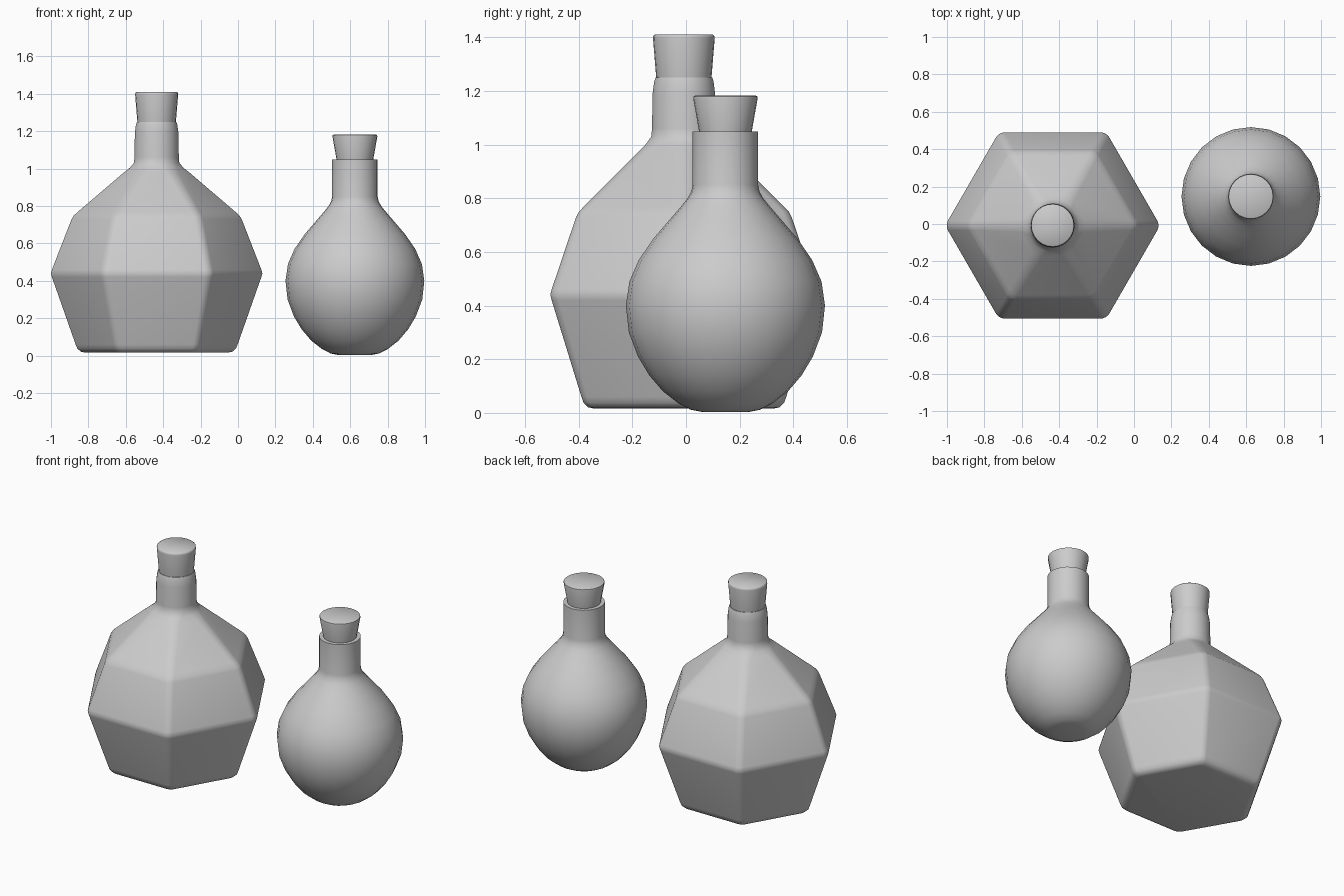
import bpy, bmesh
from math import sin, cos, radians, pi

if "Cube" in bpy.data.objects:
    bpy.data.objects.remove(bpy.data.objects["Cube"])


def loft(name, rings, loc, angle):
    """Skin a list of closed rings, cap both ends, shade smooth by angle."""
    bm = bmesh.new()
    loops = [[bm.verts.new(p) for p in ring] for ring in rings]
    n = len(loops[0])
    for a, b in zip(loops, loops[1:]):
        for i in range(n):
            j = (i + 1) % n
            bm.faces.new((a[i], a[j], b[j], b[i]))
    bm.faces.new(loops[0][::-1])
    bm.faces.new(loops[-1])
    bmesh.ops.recalc_face_normals(bm, faces=bm.faces)
    me = bpy.data.meshes.new(name)
    bm.to_mesh(me)
    bm.free()
    ob = bpy.data.objects.new(name, me)
    ob.location = loc
    bpy.context.collection.objects.link(ob)
    bpy.ops.object.select_all(action='DESELECT')
    ob.select_set(True)
    bpy.context.view_layer.objects.active = ob
    bpy.ops.object.shade_smooth_by_angle(angle=radians(angle))
    return ob


def hex_ring(z, apothem, c):
    """Hexagon with corner radius c; c == apothem gives a circle."""
    pts = []
    for k in range(6):
        d = (apothem - c) / cos(pi / 6)
        a = k * pi / 3
        for t in (-25, -15, -5, 5, 15, 25):
            b = a + radians(t)
            pts.append((d * cos(a) + c * cos(b), d * sin(a) + c * sin(b), z))
    return pts


def circle(z, r, n=24):
    return [(r * cos(2 * pi * i / n), r * sin(2 * pi * i / n), z) for i in range(n)]


hex_loc = (-0.435, -0.008, 0)
round_loc = (0.625, 0.147, 0)

# faceted bottle: hexagonal body blending into a round neck
body = [(0.016, 0.335, 0.05), (0.021, 0.357, 0.05), (0.038, 0.374, 0.05),
        (0.06, 0.382, 0.05), (0.42, 0.493, 0.06), (0.44, 0.498, 0.06),
        (0.46, 0.493, 0.06), (0.73, 0.402, 0.06), (0.75, 0.391, 0.06),
        (0.77, 0.372, 0.06), (0.98, 0.162, 0.08), (1.005, 0.139, 0.11),
        (1.03, 0.122, 0.122), (1.06, 0.119, 0.119), (1.19, 0.117, 0.117),
        (1.235, 0.111, 0.111), (1.25, 0.106, 0.106)]
loft("faceted_bottle", [hex_ring(*r) for r in body], hex_loc, 40)
cork = [(1.22, 0.099), (1.25, 0.103), (1.395, 0.115), (1.405, 0.114), (1.41, 0.108)]
loft("faceted_bottle_cork", [circle(z, r) for z, r in cork], hex_loc, 50)

# round flask
flask = [(0.004, 0.09), (0.012, 0.13), (0.035, 0.175), (0.08, 0.233),
         (0.14, 0.284), (0.21, 0.326), (0.30, 0.36), (0.40, 0.371),
         (0.49, 0.358), (0.57, 0.323), (0.65, 0.268), (0.72, 0.208),
         (0.77, 0.165), (0.80, 0.141), (0.825, 0.127), (0.85, 0.122),
         (1.048, 0.122), (1.048, 0.1)]
loft("round_flask", [circle(z, r) for z, r in flask], round_loc, 40)
cork = [(1.02, 0.094), (1.048, 0.098), (1.172, 0.12), (1.179, 0.119), (1.182, 0.114)]
loft("round_flask_cork", [circle(z, r) for z, r in cork], round_loc, 50)
